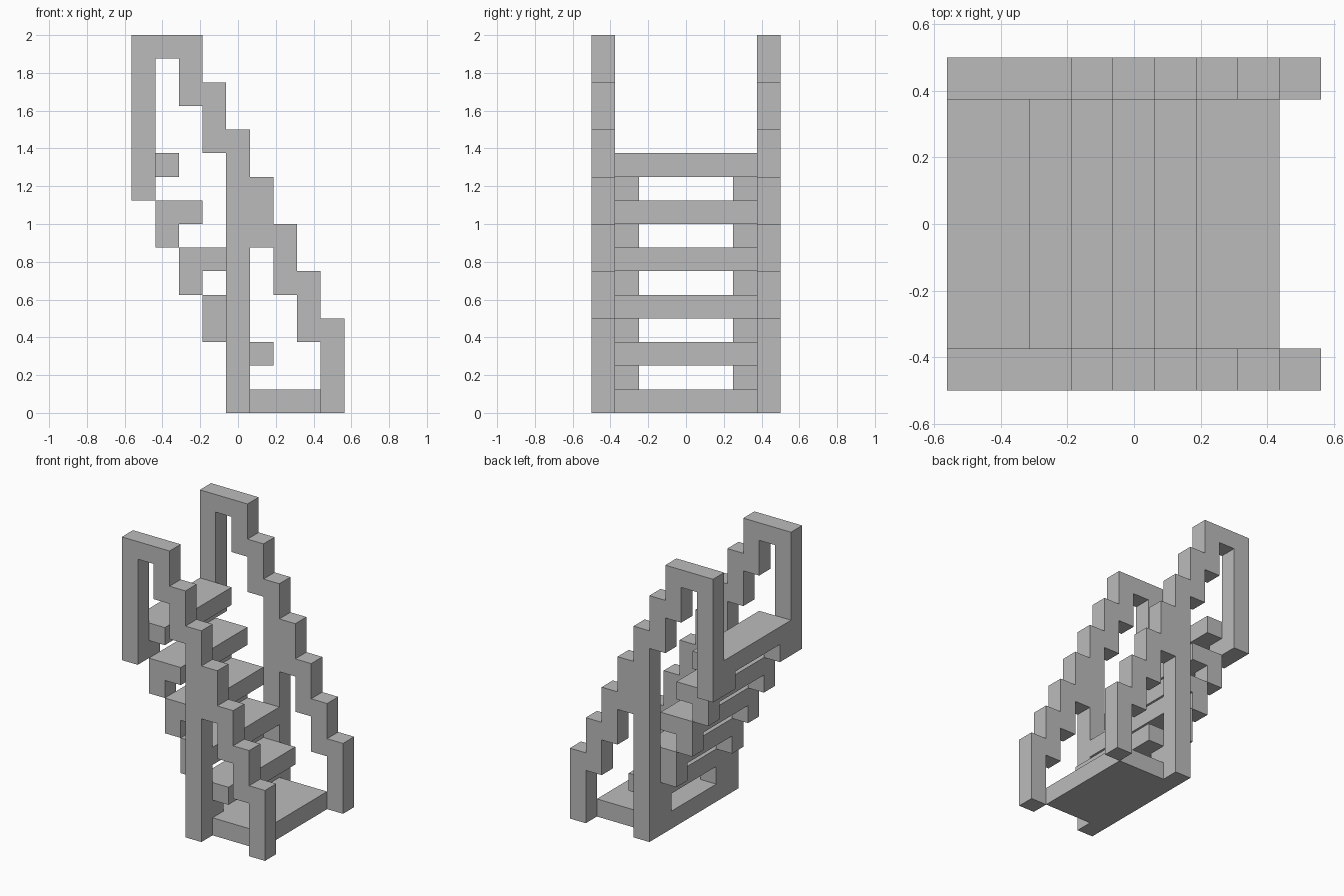
import bpy, bmesh

cube = bpy.data.objects.get("Cube")
if cube:
    bpy.data.objects.remove(cube, do_unlink=True)

U = 0.125          # one block
X0 = -4.5 * U      # back edge of the stair

grey = bpy.data.materials.new("plain grey")
grey.use_nodes = True
grey.diffuse_color = (0.5, 0.5, 0.5, 1)
bsdf = next(n for n in grey.node_tree.nodes if n.type == 'BSDF_PRINCIPLED')
bsdf.inputs["Base Color"].default_value = (0.5, 0.5, 0.5, 1)


def extrude_profile(name, profile, y0, y1):
    """Extrude an x-z outline, given in blocks, from y0 to y1."""
    bm = bmesh.new()
    face = bm.faces.new([bm.verts.new((X0 + x * U, y0 * U, z * U)) for x, z in profile])
    out = bmesh.ops.extrude_face_region(bm, geom=[face])
    moved = [v for v in out["geom"] if isinstance(v, bmesh.types.BMVert)]
    bmesh.ops.translate(bm, verts=moved, vec=(0, (y1 - y0) * U, 0))
    bmesh.ops.recalc_face_normals(bm, faces=bm.faces)
    mesh = bpy.data.meshes.new(name)
    bm.to_mesh(mesh)
    bm.free()
    mesh.materials.append(grey)
    obj = bpy.data.objects.new(name, mesh)
    bpy.context.collection.objects.link(obj)
    return obj


def box(name, x0, x1, y0, y1, z0, z1):
    return extrude_profile(name, [(x0, z0), (x1, z0), (x1, z1), (x0, z1)], y0, y1)


# Stepped handrail outline: hanging end, upper steps, foot, lower steps and post
rail = [(0, 9), (0, 16)]
for x in range(3, 10):
    rail += [(x, 22 - 2 * x), (x, 20 - 2 * x)] if x < 9 else [(x, 4), (x, 0)]
rail[2] = (3, 16)
rail += [(8, 0), (8, 3), (7, 3), (7, 5), (6, 5), (6, 7), (5, 7), (5, 0), (4, 0),
         (4, 11), (3, 11), (3, 13), (2, 13), (2, 15), (1, 15), (1, 9)]

for side, y in (("front", -4), ("back", 3)):
    extrude_profile(side + "_handrail", rail, y, y + 1)

# Landing at the foot of the stair
box("bottom_landing", 4, 8, -3, 3, 0, 1)

# Treads, each carried on two small brackets
for k in range(5):
    x, z = 4 - k, 2 + 2 * k
    box(f"tread_{k + 1}", x, x + 2, -3, 3, z, z + 1)
    for side, y in (("front", -3), ("back", 2)):
        box(f"{side}_bracket_{k + 1}", x, x + 1, y, y + 1, z - 1, z)
